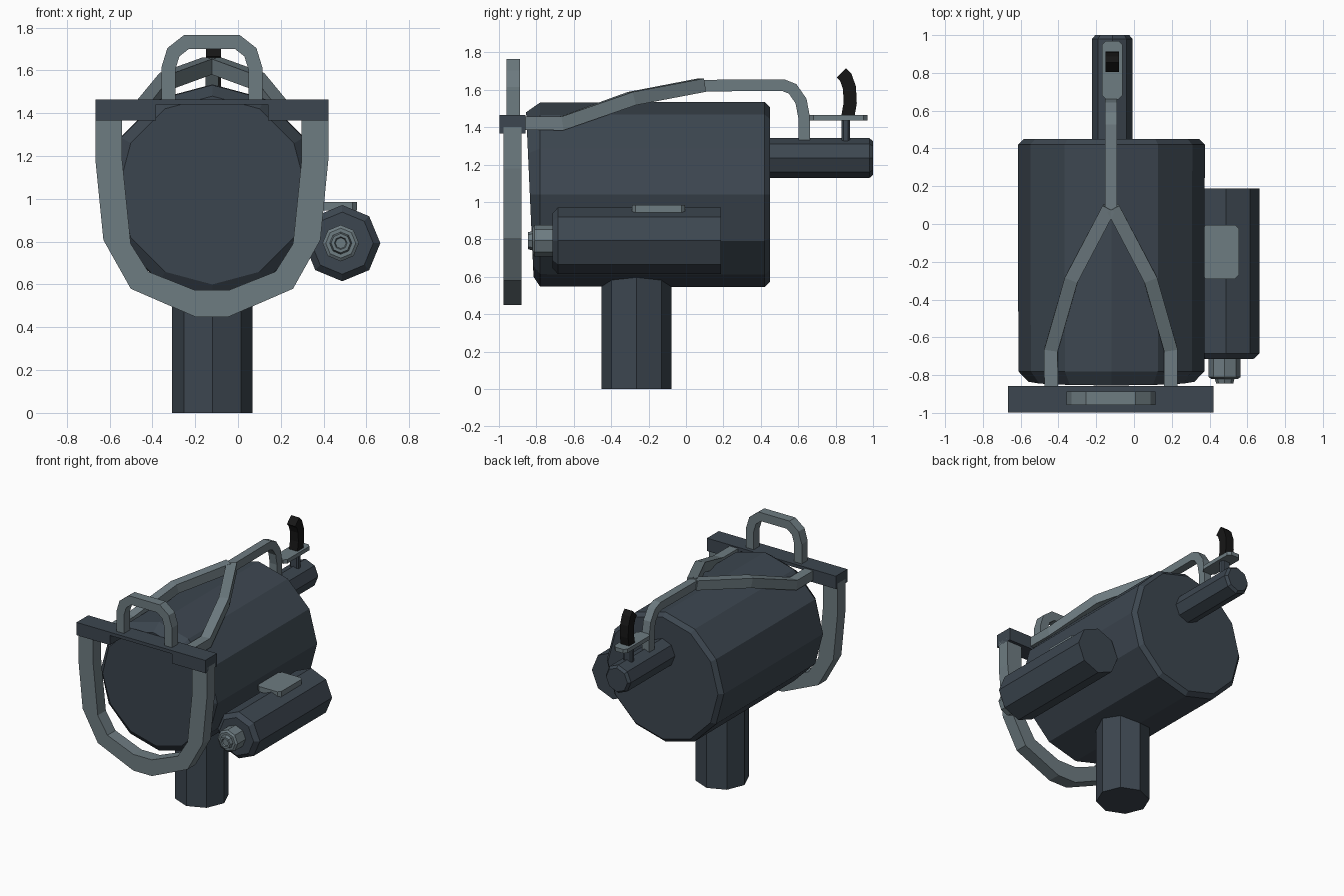
import bpy, bmesh, math
from mathutils import Vector

if "Cube" in bpy.data.objects:
    bpy.data.objects.remove(bpy.data.objects["Cube"])

CX = -0.122  # symmetry plane of the drum and frame


def material(name, rgb):
    m = bpy.data.materials.new(name)
    m.diffuse_color = (*rgb, 1)
    m.use_nodes = True
    m.node_tree.nodes["Principled BSDF"].inputs["Base Color"].default_value = m.diffuse_color
    return m


DARK = material("dark_steel", (0.046, 0.062, 0.080))
LIGHT = material("light_steel", (0.155, 0.200, 0.220))
BLACK = material("black_rubber", (0.008, 0.008, 0.008))


def finish(bm, name, mat):
    bmesh.ops.recalc_face_normals(bm, faces=bm.faces)
    me = bpy.data.meshes.new(name)
    bm.to_mesh(me)
    bm.free()
    me.materials.append(mat)
    ob = bpy.data.objects.new(name, me)
    bpy.context.collection.objects.link(ob)
    return ob


def skin(bm, rings):
    """Join rings of points with quads and cap both ends."""
    vs = [[bm.verts.new(p) for p in r] for r in rings]
    n = len(vs[0])
    for a, b in zip(vs, vs[1:]):
        for i in range(n):
            bm.faces.new((a[i], a[(i + 1) % n], b[(i + 1) % n], b[i]))
    bm.faces.new(vs[0])
    bm.faces.new(vs[-1])


def lathe(name, mat, profile, n, centre, axis="Y"):
    """Profile of (distance along axis, radius); centre is in the other two axes."""
    rings = []
    for d, r in profile:
        ring = []
        for i in range(n):
            a = 2 * math.pi * i / n
            u, v = centre[0] + r * math.cos(a), centre[1] + r * math.sin(a)
            ring.append((u, d, v) if axis == "Y" else (u, v, d))
        rings.append(ring)
    bm = bmesh.new()
    skin(bm, rings)
    return finish(bm, name, mat)


def sweep(name, mat, path, w, h, side=None):
    """Mitred rectangular bar along a path; w is along side, h across it."""
    pts = [Vector(p) for p in path]
    rings = []
    for i, p in enumerate(pts):
        t0 = (p - pts[i - 1]).normalized() if i else None
        t1 = (pts[i + 1] - p).normalized() if i < len(pts) - 1 else None
        t0, t1 = t0 or t1, t1 or t0
        t = (t0 + t1).normalized()
        s = Vector(side) if side else Vector((t.y, -t.x, 0)).normalized()
        k = t.cross(s).normalized() / max(t.dot(t0), 0.5)
        rings.append([p + s * w / 2 * a + k * h / 2 * b
                      for a, b in ((-1, -1), (1, -1), (1, 1), (-1, 1))])
    bm = bmesh.new()
    skin(bm, rings)
    return finish(bm, name, mat)


def plate(name, mat, outline, lo, hi, axis="Y"):
    """Extruded outline: (x, z) along Y or (x, y) along Z."""
    bm = bmesh.new()
    skin(bm, [[(u, d, v) if axis == "Y" else (u, v, d) for u, v in outline]
              for d in (lo, hi)])
    return finish(bm, name, mat)


def chamfered(x0, x1, y0, y1, c):
    return [(x0 + c, y0), (x1 - c, y0), (x1, y0 + c), (x1, y1 - c),
            (x1 - c, y1), (x0 + c, y1), (x0, y1 - c), (x0, y0 + c)]


# Main drum, with its front cap leaning forward at the top
drum = lathe("drum", DARK, [(-0.835, 0.44), (-0.78, 0.492), (0.42, 0.495), (0.45, 0.465)],
             12, (-0.12, 1.04))
for v in drum.data.vertices:
    if v.co.y < -0.8:
        v.co.y -= 0.045 * (v.co.z - 1.04)

# Support post and rear spindle
lathe("support_post", DARK, [(0, 0.188), (0.62, 0.188)], 8, (-0.12, -0.265), "Z")
lathe("rear_spindle", DARK, [(0.40, 0.107), (0.98, 0.107), (1.0, 0.09)], 8, (-0.115, 1.235))

# Side canister with stepped nozzle and pad on top
lathe("side_canister", DARK, [(-0.715, 0.145), (-0.685, 0.178), (0.187, 0.178)], 8, (0.487, 0.793))
lathe("nozzle", LIGHT, [(-0.70, 0.085), (-0.81, 0.085), (-0.82, 0.07), (-0.82, 0.052),
                        (-0.845, 0.045), (-0.845, 0.03), (-0.835, 0.025)], 8, (0.48, 0.793))
plate("canister_pad", LIGHT, chamfered(0.36, 0.555, -0.29, -0.005, 0.02), 0.945, 0.985, "Z")

# U-shaped front frame: half outlines mirrored about the centre plane
outer = [(0.544, 1.40), (0.544, 1.18), (0.507, 0.808), (0.379, 0.58), (0.078, 0.449)]
inner = [(0.419, 1.40), (0.419, 1.18), (0.379, 0.79), (0.297, 0.66), (0.078, 0.573)]
u = [(CX + x, z) for x, z in outer] + [(CX - x, z) for x, z in reversed(outer)]
u += [(CX - x, z) for x, z in inner] + [(CX + x, z) for x, z in reversed(inner)]
plate("front_frame", LIGHT, u, -0.977, -0.88)

# Top bar with deeper ends
half = [(0.544, 1.465), (0.544, 1.367), (0.262, 1.367), (0.262, 1.44)]
bar = [(CX + x, z) for x, z in half] + [(CX - x, z) for x, z in reversed(half)]
plate("top_bar", DARK, bar, -0.998, -0.857)

# Carry handle
half = [(0.203, 1.45), (0.203, 1.61), (0.18, 1.685), (0.12, 1.732)]
path = [(CX - x, -0.923, z) for x, z in half]
path += [(CX + x, -0.923, z) for x, z in reversed(half)]
sweep("carry_handle", LIGHT, path, 0.072, 0.065, (0, 1, 0))

# Forked arm over the drum
for label, s in (("left", -1), ("right", 1)):
    sweep("arm_fork_" + label, LIGHT,
          [(CX + s * dx, y, z) for dx, y, z in ((0.317, -0.875, 1.42), (0.317, -0.665, 1.42),
                                               (0.208, -0.29, 1.553), (0.01, 0.085, 1.625))],
          0.072, 0.072)
sweep("arm_spine", LIGHT, [(CX, 0.05, 1.622), (CX, 0.52, 1.625), (CX, 0.57, 1.605),
                           (CX, 0.615, 1.54), (CX, 0.632, 1.45), (CX, 0.632, 1.30)],
      0.062, 0.062, (1, 0, 0))

# Rear plate on its post, with curved grip
plate("grip_plate", LIGHT, chamfered(-0.17, -0.06, 0.66, 0.97, 0.022), 1.435, 1.465, "Z")
plate("grip_post", DARK, chamfered(-0.15, -0.08, 0.832, 0.876, 0.01), 1.31, 1.44, "Z")
sweep("grip", BLACK, [(-0.115, 0.865, 1.455), (-0.115, 0.878, 1.53), (-0.115, 0.874, 1.61),
                      (-0.115, 0.855, 1.665), (-0.115, 0.83, 1.69)], 0.07, 0.07, (1, 0, 0))
